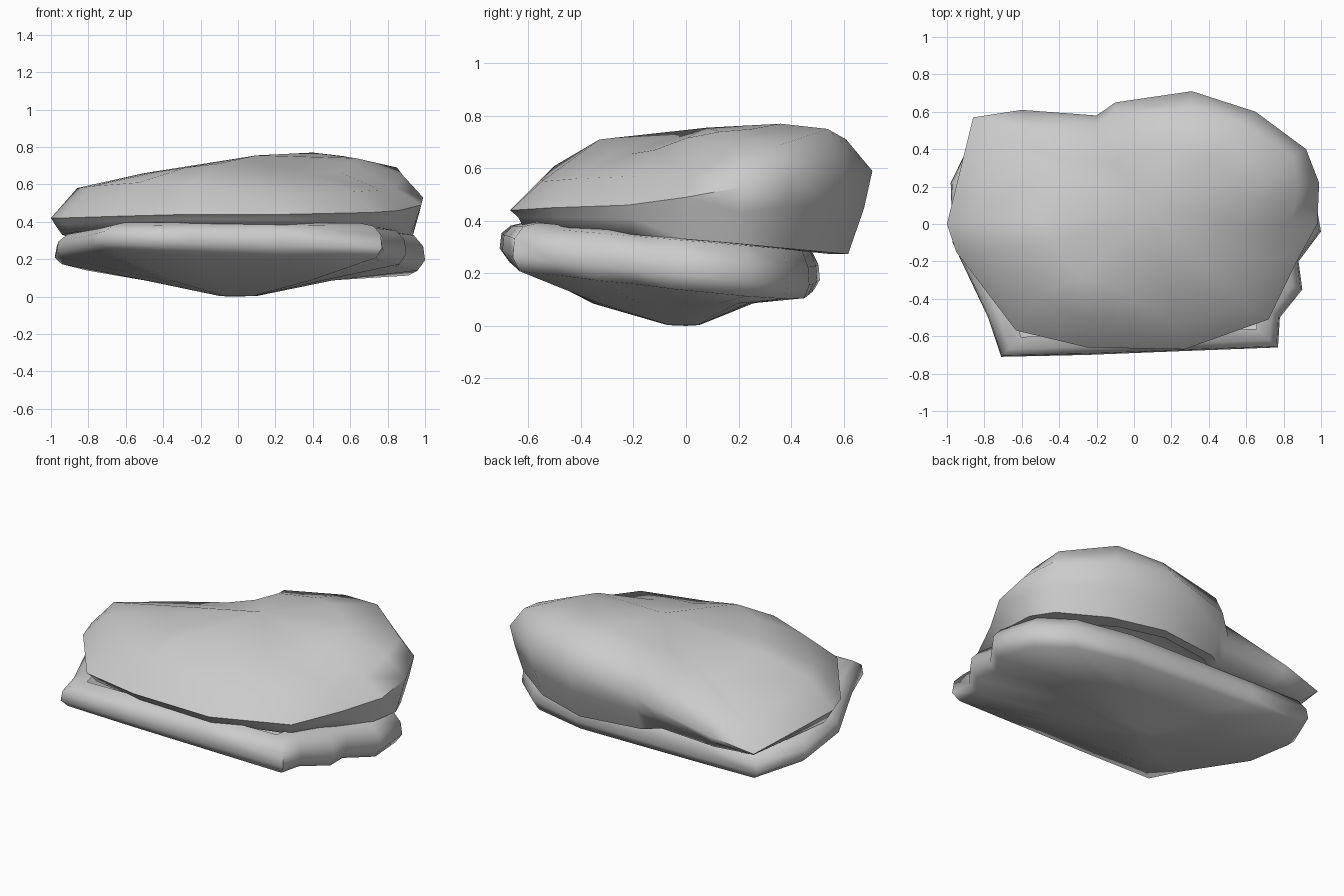
import bpy, bmesh, math

if "Cube" in bpy.data.objects:
    bpy.data.objects.remove(bpy.data.objects["Cube"])


def loft(name, rings, first_tip=None, last_tip=None):
    """Skin a stack of equal-count rings, optionally closing each end to a point."""
    bm = bmesh.new()
    loops = [[bm.verts.new(p) for p in ring] for ring in rings]
    n = len(loops[0])
    for a, b in zip(loops, loops[1:]):
        for i in range(n):
            j = (i + 1) % n
            bm.faces.new((a[i], a[j], b[j], b[i]))
    for tip, loop in ((first_tip, loops[0]), (last_tip, loops[-1])):
        if tip:
            v = bm.verts.new(tip)
            for i in range(n):
                bm.faces.new((loop[i], loop[(i + 1) % n], v))
    bmesh.ops.recalc_face_normals(bm, faces=bm.faces)
    mesh = bpy.data.meshes.new(name)
    bm.to_mesh(mesh)
    bm.free()
    obj = bpy.data.objects.new(name, mesh)
    bpy.context.collection.objects.link(obj)
    bpy.context.view_layer.objects.active = obj
    obj.select_set(True)
    bpy.ops.object.shade_smooth_by_angle(angle=math.radians(65))
    obj.select_set(False)
    return obj


def ring(outline, scale, height):
    """Scaled copy of an outline with its height given by a function of x, y."""
    return [(p[0] * scale, p[1] * scale, height(p[0], p[1])) for p in outline]


def groove(x, y):
    return 0.33 - 0.08 * y


# Upper slab: widest edge, shoulder and crown
edge = [(-1, 0, .42), (-.86, .57, .33), (-.6, .61, .38), (-.2, .58, .43),
        (-.1, .65, .52), (.31, .71, .59), (.65, .6, .59), (.92, .4, .58),
        (.99, .22, .53), (.98, 0, .49), (.86, -.22, .46), (.72, -.51, .45),
        (.27, -.67, .44), (-.25, -.66, .44), (-.63, -.57, .43), (-.95, -.15, .42)]
shoulder = [(-.86, .02, .58), (-.78, .48, .43), (-.55, .52, .46), (-.21, .52, .55),
            (-.1, .59, .64), (.3, .61, .71), (.57, .54, .75), (.85, .36, .69),
            (.88, .18, .65), (.84, .02, .58), (.76, -.2, .57), (.61, -.43, .56),
            (.24, -.55, .55), (-.25, -.5, .61), (-.53, -.39, .61), (-.78, -.14, .59)]
crown = [(-.5, .01, .66), (-.42, .3, .57), (-.3, .33, .61), (-.11, .32, .68),
         (0, .4, .72), (.25, .4, .76), (.4, .36, .77), (.55, .25, .75),
         (.63, .13, .74), (.6, 0, .715), (.53, -.12, .67), (.36, -.21, .655),
         (.15, -.27, .67), (-.11, -.33, .71), (-.28, -.28, .69), (-.42, -.1, .67)]
belly = [(x * .975, y * .955, z * .55 + groove(x, y) * .45) for x, y, z in edge]
# the underside tucks in further at the back than at the front
neck = [(x * .94, y * (.93 if y < .3 else .87), groove(x, y)) for x, y, z in edge]
loft("upper_rock_slab",
     [ring(edge, .78, groove), neck, belly, edge, shoulder, crown],
     last_tip=(.1, .08, .755))

# Lower slab: squarer outline, pinched neck above and a shallow keel below
base = [(-.98, .22), (-.84, .51), (-.45, .5), (0, .485), (.42, .47), (.77, .39),
        (.95, .24), (1, -.04), (.88, -.2), (.9, -.35), (.78, -.5), (.77, -.66),
        (.25, -.68), (-.25, -.7), (-.71, -.71), (-.78, -.5), (-.97, -.1)]
loft("lower_rock_slab",
     [ring(base, .10, lambda x, y: .003),
      ring(base, .5, lambda x, y: .085),
      ring(base, .96, lambda x, y: .165 - .1 * y - .03 * x),
      ring(base, 1, lambda x, y: .21 - .1 * y - .02 * x),
      ring(base, .99, lambda x, y: .275 - .1 * y - .01 * x),
      ring(base, .94, lambda x, y: groove(x, y) - .005),
      ring(base, .85, lambda x, y: groove(x, y) + .01)],
     first_tip=(-.04, 0, 0))
